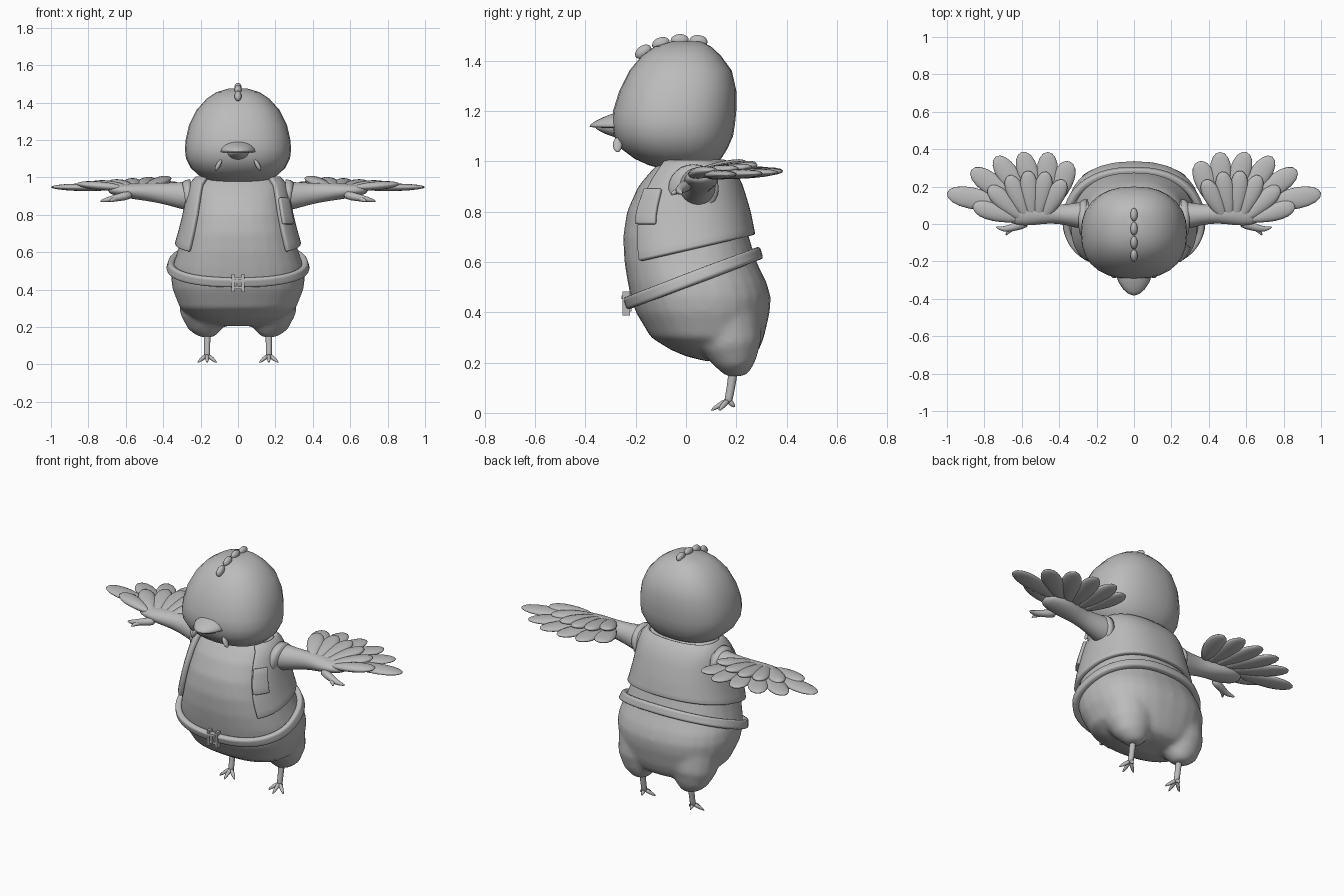
import bpy, bmesh
from math import sin, cos, pi, radians, copysign
from mathutils import Vector, Matrix

cube = bpy.data.objects.get("Cube")
if cube:
    bpy.data.objects.remove(cube)

grey = bpy.data.materials.new("plain_grey")
grey.use_nodes = True
grey.diffuse_color = (0.5, 0.5, 0.5, 1)
grey.node_tree.nodes["Principled BSDF"].inputs["Base Color"].default_value = (0.5, 0.5, 0.5, 1)


def finish(name, bm, mirror=False, solid=0, subsurf=0):
    bmesh.ops.recalc_face_normals(bm, faces=bm.faces)
    me = bpy.data.meshes.new(name)
    bm.to_mesh(me)
    bm.free()
    me.materials.append(grey)
    me.shade_smooth()
    ob = bpy.data.objects.new(name, me)
    bpy.context.scene.collection.objects.link(ob)
    if solid:
        me.set_sharp_from_angle(angle=radians(40))
        mod = ob.modifiers.new("thickness", 'SOLIDIFY')
        mod.thickness, mod.offset = solid, 0
        bev = ob.modifiers.new("soft_edge", 'BEVEL')
        bev.width, bev.segments = solid * 0.3, 2
    if subsurf:
        ob.modifiers.new("subsurf", 'SUBSURF').levels = subsurf
    if mirror:
        ob.modifiers.new("mirror", 'MIRROR').use_mirror_merge = False
    return ob


def loft(bm, rings):
    loops = [[bm.verts.new(p) for p in r] for r in rings]
    n = len(loops[0])
    for a, b in zip(loops, loops[1:]):
        for i in range(n):
            bm.faces.new((a[i], a[(i + 1) % n], b[(i + 1) % n], b[i]))
    bm.faces.new(loops[0][::-1])
    bm.faces.new(loops[-1])


def oval(a, z, rx, y0, y1, off=0.0, p=2.35):
    """Point on a squarish oval reaching from y0 (front) to y1 (back)."""
    def power(v):
        return copysign(abs(v) ** (2 / p), v)
    return Vector(((rx + off) * power(cos(a)),
                   (y0 + y1) / 2 + ((y1 - y0) / 2 + off) * power(sin(a)), z))


def stack(bm, profile, n=28):
    loft(bm, [[oval(2 * pi * i / n, *row) for i in range(n)] for row in profile])


def tube(bm, path, n=10):
    """Round limb through (point, radius across, radius up)."""
    pts = [Vector(p[0]) for p in path]
    rings = []
    for i, (c, r, h) in enumerate(path):
        d = (pts[min(i + 1, len(pts) - 1)] - pts[max(i - 1, 0)]).normalized()
        ref = Vector((0, 1, 0)) if abs(d.x) > 0.6 else Vector((1, 0, 0))
        v = d.cross(ref).normalized()
        u = v.cross(d)
        rings.append([pts[i] + u * r * cos(2 * pi * k / n) + v * h * sin(2 * pi * k / n)
                      for k in range(n)])
    loft(bm, rings)


def blob(bm, c, size, rot=None):
    m = Matrix.Translation(c) @ (rot or Matrix()) @ Matrix.Diagonal((*size, 1))
    return bmesh.ops.create_uvsphere(bm, u_segments=16, v_segments=10, radius=1, matrix=m)["verts"]


def feather(bm, base, tip, width, thick):
    base, tip = Vector(base), Vector(tip)
    d = tip - base
    side = Vector((0, 0, 1)).cross(d).normalized()
    up = d.normalized().cross(side)
    for v in blob(bm, (0, 0, 0), (1, 1, 1), Matrix.Rotation(pi / 2, 4, 'Y')):
        t = (v.co.x + 1) / 2
        v.co = base + d * t + side * v.co.y * width * (0.55 + 0.6 * t) + up * v.co.z * thick


# Torso profile: height, half width, front, back
BODY = [(0.205, 0.10, 0.08, 0.22), (0.225, 0.18, 0.0, 0.27), (0.25, 0.245, -0.06, 0.29),
        (0.3, 0.31, -0.14, 0.31), (0.4, 0.35, -0.2, 0.333), (0.46, 0.358, -0.22, 0.337),
        (0.52, 0.352, -0.232, 0.32), (0.6, 0.325, -0.245, 0.28), (0.7, 0.295, -0.25, 0.25),
        (0.8, 0.27, -0.235, 0.23), (0.9, 0.25, -0.19, 0.2), (0.96, 0.235, -0.14, 0.17),
        (1.0, 0.2, -0.1, 0.13), (1.01, 0.12, -0.05, 0.08)]


def torso_row(z):
    for lo, hi in zip(BODY, BODY[1:]):
        if z <= hi[0]:
            t = max(0, (z - lo[0]) / (hi[0] - lo[0]))
            return [a + (b - a) * t for a, b in zip(lo[1:], hi[1:])]
    return BODY[-1][1:]


def wrap(name, a0, a1, bottom, top, off, thick, cols=48, rows=10):
    """Cloth strip lying on the torso; bottom and top are heights as rules of y."""
    bm = bmesh.new()
    grid = []
    for j in range(rows + 1):
        line = []
        for i in range(cols + 1):
            a, y = radians(a0 + (a1 - a0) * i / cols), 0
            for _ in range(8):
                z = bottom(y) + (top(y) - bottom(y)) * j / rows
                p = oval(a, z, *torso_row(z), off)
                y = p.y
            line.append(bm.verts.new(p))
        grid.append(line)
    for r, s in zip(grid, grid[1:]):
        for i in range(cols):
            bm.faces.new((r[i], r[i + 1], s[i + 1], s[i]))
    bmesh.ops.remove_doubles(bm, verts=bm.verts, dist=0.0005)
    return finish(name, bm, solid=thick)


# Torso with blended thighs
bm = bmesh.new()
stack(bm, BODY)
for s in (1, -1):
    tube(bm, [((s * 0.165, 0.195, 0.145), 0.035, 0.035), ((s * 0.165, 0.195, 0.165), 0.065, 0.06),
              ((s * 0.17, 0.195, 0.2), 0.10, 0.085), ((s * 0.175, 0.18, 0.27), 0.135, 0.125),
              ((s * 0.17, 0.16, 0.36), 0.15, 0.14)], 16)
torso = finish("torso", bm)
mod = torso.modifiers.new("blend", 'REMESH')
mod.voxel_size, mod.use_smooth_shade = 0.014, True
torso.modifiers.new("smooth", 'SMOOTH').iterations = 8

# Head
bm = bmesh.new()
stack(bm, [(0.968, 0.09, -0.09, 0.05), (0.985, 0.16, -0.15, 0.10), (1.01, 0.21, -0.205, 0.14),
           (1.05, 0.252, -0.258, 0.165), (1.1, 0.278, -0.287, 0.187), (1.15, 0.284, -0.295, 0.195),
           (1.2, 0.28, -0.29, 0.2), (1.28, 0.262, -0.265, 0.2), (1.36, 0.222, -0.225, 0.182),
           (1.42, 0.168, -0.175, 0.138), (1.455, 0.115, -0.125, 0.1), (1.475, 0.05, -0.06, 0.06)])
finish("head", bm)

# Crest beads and cheek wattles
bm = bmesh.new()
for y, z, tilt in ((-0.17, 1.435, 35), (-0.1, 1.468, 18), (-0.025, 1.481, 3), (0.05, 1.477, -8)):
    blob(bm, (0, y, z), (0.019, 0.036, 0.024), Matrix.Rotation(radians(tilt), 4, 'X'))
finish("crest", bm)
bm = bmesh.new()
blob(bm, (0.105, -0.272, 1.065), (0.012, 0.018, 0.033), Matrix.Rotation(radians(-28), 4, 'Y'))
finish("cheek_wattle", bm, mirror=True)


# Beak halves: sphere squashed to a point, with a flat mouth line
def beak(name, width, length, high, low):
    bm = bmesh.new()
    for v in blob(bm, (0, 0, 0), (1, 1, 1)):
        x, y, z = v.co
        t = max(0, -y)
        v.co = (x * width * (1 - 0.25 * t), -0.27 + y * length,
                1.137 + z * (high if z > 0 else low) * (1 - 0.45 * t))
    return finish(name, bm)


beak("upper_beak", 0.098, 0.113, 0.058, 0.008)
beak("lower_beak", 0.062, 0.092, 0.005, 0.045)

# Vest, side pocket and slanted belt
wrap("vest", -43, 223, lambda y: 0.645 + 0.23 * y, lambda y: 1.0, 0.014, 0.026)
wrap("vest_pocket", -43, -22, lambda y: 0.75, lambda y: 0.89, 0.033, 0.02, 8, 4)


def belt_line(y):
    return 0.435 + 0.38 * (y + 0.235)


wrap("belt", -90, 270, lambda y: belt_line(y) - 0.027, lambda y: belt_line(y) + 0.027, 0.014, 0.034, 64, 3)

# Buckle
bm = bmesh.new()
for x, z, w, h in ((-0.027, 0, 0.016, 0.095), (0.027, 0, 0.016, 0.095), (0, 0.025, 0.05, 0.014),
                   (0, -0.025, 0.05, 0.014), (-0.006, 0, 0.012, 0.06)):
    m = Matrix.Translation((x, -0.237 + 0.2 * z * -1, 0.435 + z)) @ Matrix.Diagonal((w, 0.03, h, 1))
    bmesh.ops.create_cube(bm, size=1, matrix=m)
buckle = finish("buckle", bm)
buckle.data.shade_flat()

# Arm with palm, thumb claws and armhole rim
bm = bmesh.new()
tube(bm, [((0.19, 0.045, 0.895), 0.085, 0.085), ((0.27, 0.045, 0.9), 0.078, 0.08),
          ((0.36, 0.05, 0.91), 0.055, 0.062), ((0.45, 0.055, 0.92), 0.05, 0.052),
          ((0.54, 0.06, 0.925), 0.07, 0.045), ((0.63, 0.06, 0.93), 0.07, 0.035),
          ((0.7, 0.065, 0.935), 0.04, 0.02)], 16)
finish("arm", bm, mirror=True, subsurf=1)
bm = bmesh.new()
tube(bm, [((0.56, 0.01, 0.91), 0.03, 0.03), ((0.65, -0.02, 0.89), 0.022, 0.02),
          ((0.7, -0.03, 0.88), 0.016, 0.015), ((0.74, -0.015, 0.872), 0.004, 0.004)])
tube(bm, [((0.64, -0.015, 0.89), 0.02, 0.018), ((0.675, -0.04, 0.878), 0.012, 0.012),
          ((0.685, -0.062, 0.87), 0.004, 0.004)])
finish("thumb_claw", bm, mirror=True, subsurf=1)
bm = bmesh.new()
tube(bm, [((0.25, 0.03, 0.893), 0.1, 0.095), ((0.272, 0.03, 0.892), 0.1, 0.095),
          ((0.285, 0.03, 0.89), 0.09, 0.085)], 24)
finish("armhole_rim", bm, mirror=True)

# Wing feathers: long under layer, short top layer
bm = bmesh.new()
for i, (x, y) in enumerate(((0.345, 0.335), (0.46, 0.385), (0.6, 0.385), (0.74, 0.36), (0.87, 0.29), (1.0, 0.165))):
    feather(bm, (0.43 + 0.04 * i, 0.09, 0.945), (x, y, 0.968 - 0.004 * i), 0.064, 0.02)
finish("long_feathers", bm, mirror=True)
bm = bmesh.new()
for i, (x, y) in enumerate(((0.375, 0.235), (0.47, 0.28), (0.57, 0.285), (0.67, 0.26), (0.775, 0.2), (0.86, 0.1))):
    feather(bm, (0.49 + 0.026 * i, 0.02, 0.945), (x, y, 1.0 - 0.007 * i), 0.054, 0.023)
finish("short_feathers", bm, mirror=True)

# Shin and toes
bm = bmesh.new()
tube(bm, [((0.165, 0.19, 0.19), 0.022, 0.022), ((0.165, 0.183, 0.13), 0.018, 0.018),
          ((0.165, 0.173, 0.07), 0.016, 0.017), ((0.165, 0.165, 0.035), 0.02, 0.018)])
for x, y, z in ((0.112, 0.13, 0.008), (0.165, 0.098, 0.008), (0.218, 0.13, 0.008), (0.165, 0.195, 0.022)):
    knuckle = Vector((0.165, 0.165, 0.045)).lerp(Vector((x, y, z)), 0.55) + Vector((0, 0, 0.004))
    tube(bm, [((0.165, 0.168, 0.05), 0.014, 0.014), (knuckle, 0.012, 0.012), ((x, y, z), 0.004, 0.004)], 8)
finish("leg", bm, mirror=True, subsurf=1)
